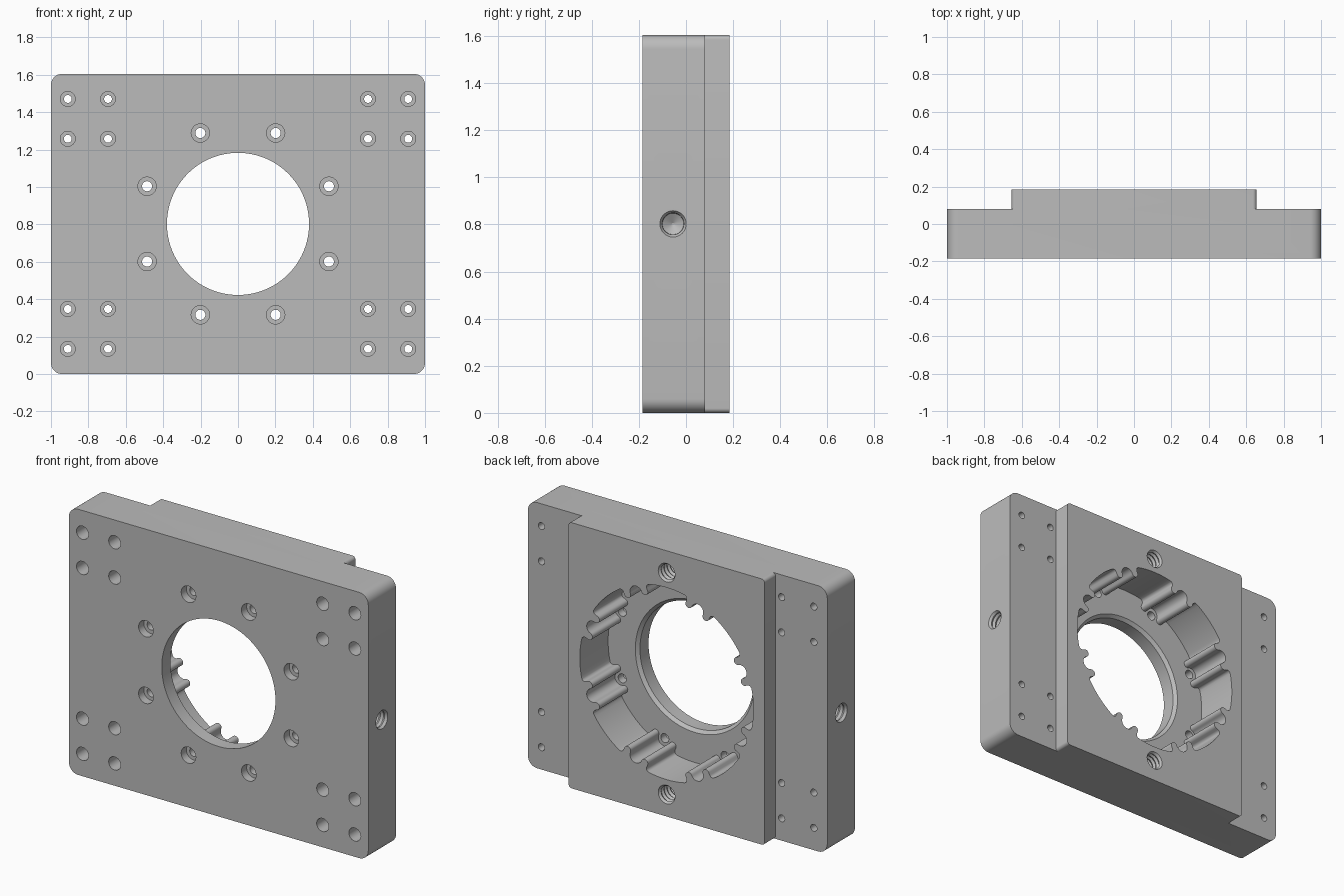
import bpy, bmesh
from math import cos, sin, radians
from mathutils import Vector

cube = bpy.data.objects.get("Cube")
if cube:
    bpy.data.objects.remove(cube)

MID = 0.8025          # height of the bore centre
FRONT, STEP, BACK, FLOOR = -0.185, 0.08, 0.185, -0.085

metal = bpy.data.materials.new("machined_grey")
metal.use_nodes = True
GREY = (0.5, 0.5, 0.5, 1)
metal.diffuse_color = GREY
metal.node_tree.nodes["Principled BSDF"].inputs["Base Color"].default_value = GREY


def arc(cx, cy, r, a0, a1, n):
    angles = [radians(a0 + (a1 - a0) * i / n) for i in range(n + 1)]
    return [(cx + r * cos(a), cy + r * sin(a)) for a in angles]


def loft(bm, rings):
    """Closed solid through a row of matching vertex rings."""
    rows = [[bm.verts.new(p) for p in ring] for ring in rings]
    n = len(rows[0])
    faces = [bm.faces.new((a[i], a[(i + 1) % n], b[(i + 1) % n], b[i]))
             for a, b in zip(rows, rows[1:]) for i in range(n)]
    faces += [bm.faces.new(rows[0]), bm.faces.new(rows[-1])]
    bmesh.ops.recalc_face_normals(bm, faces=faces)


def extrude(bm, outline, y0, y1):
    loft(bm, [[(x, y, MID + z) for x, z in outline] for y in (y0, y1)])


def lathe(bm, profile, origin, axis, n=32):
    """Solid of revolution; profile holds (radius, distance along axis)."""
    turn = Vector((0, 0, 1)).rotation_difference(Vector(axis))
    loft(bm, [[Vector(origin) + turn @ Vector((x, y, d))
               for x, y in arc(0, 0, r, 0, 360, n)[:-1]] for r, d in profile])


def rounded_rect(w, h, r):
    pts = []
    for k, (sx, sz) in enumerate([(1, 1), (-1, 1), (-1, -1), (1, -1)]):
        pts += arc(sx * (w - r), sz * (h - r), r, 90 * k, 90 * k + 90, 8)
    return pts


def make(name, bm):
    mesh = bpy.data.meshes.new(name)
    bm.to_mesh(mesh)
    bm.free()
    ob = bpy.data.objects.new(name, mesh)
    bpy.context.collection.objects.link(ob)
    return ob


# Front plate and raised rear pad
bm = bmesh.new()
extrude(bm, rounded_rect(1, MID, 0.06), FRONT, STEP)
plate = make("mounting_plate", bm)
plate.data.materials.append(metal)
bm = bmesh.new()
extrude(bm, rounded_rect(0.655, MID, 0.02), 0, BACK)
pad = make("rear_pad", bm)
pad.data.materials.append(metal)

# Rear pocket: screw channel, rib, fillet and outer arc, mirrored and repeated
half = arc(0.535, 0, 0.04, 0, 90, 8)
half += arc(0.535, 0.062, 0.022, 270, 90, 10)[1:]
half += arc(0.55, 0.104, 0.02, 270, 360, 6)
half += arc(0, 0, 0.58, 12, 22.5, 4)
sector = [(x, -y) for x, y in reversed(half[1:-1])] + half
pocket = []
for k in range(8):
    a = radians(22.5 + 45 * k)
    pocket += [(x * cos(a) - y * sin(a), x * sin(a) + y * cos(a)) for x, y in sector]
bm = bmesh.new()
extrude(bm, pocket, FLOOR, BACK + 0.1)

# Counterbored corner holes
for x in (-0.91, -0.695, 0.695, 0.91):
    for z in (-0.668, -0.455, 0.455, 0.668):
        lathe(bm, [(0.04, -0.05), (0.04, 0.16), (0.021, 0.16), (0.021, 0.4)],
              (x, FRONT, MID + z), (0, 1, 0), 24)

# Threaded blind holes in the sides and the pad
thread = [(0.056, -0.05), (0.056, 0)]
for i in range(8):
    thread += [(0.046, 0.014 + 0.028 * i), (0.055, 0.028 + 0.028 * i)]
thread += [(0.045, 0.25), (0.004, 0.275)]
for s in (-1, 1):
    lathe(bm, thread, (s, -0.055, MID), (-s, 0, 0))
    lathe(bm, thread, (0, BACK, MID + s * 0.67), (0, -1, 0))
rear_cutter = make("rear_cutter", bm)

# Main bore with an inner chamfer, and the ring of counterbored screw holes
bm = bmesh.new()
lathe(bm, [(0.38, -0.3), (0.38, FLOOR - 0.018), (0.4, FLOOR + 0.002), (0.4, 0)],
      (0, 0, MID), (0, 1, 0), 96)
for k in range(8):
    a = radians(22.5 + 45 * k)
    lathe(bm, [(0.049, -0.05), (0.049, 0.05), (0.027, 0.05), (0.027, 0.15)],
          (0.526 * cos(a), FRONT, MID + 0.526 * sin(a)), (0, 1, 0))
front_cutter = make("front_cutter", bm)

# Combine the solids and bake the result
for tool, op in ((pad, 'UNION'), (rear_cutter, 'DIFFERENCE'), (front_cutter, 'DIFFERENCE')):
    mod = plate.modifiers.new(tool.name, 'BOOLEAN')
    mod.object, mod.operation, mod.solver = tool, op, 'EXACT'
bpy.context.view_layer.update()
baked = bpy.data.meshes.new_from_object(plate.evaluated_get(bpy.context.evaluated_depsgraph_get()))
plate.modifiers.clear()
plate.data = baked
for tool in (pad, rear_cutter, front_cutter):
    bpy.data.objects.remove(tool)

bpy.ops.object.select_all(action='DESELECT')
plate.select_set(True)
bpy.context.view_layer.objects.active = plate
bpy.ops.object.shade_smooth_by_angle(angle=radians(30))
